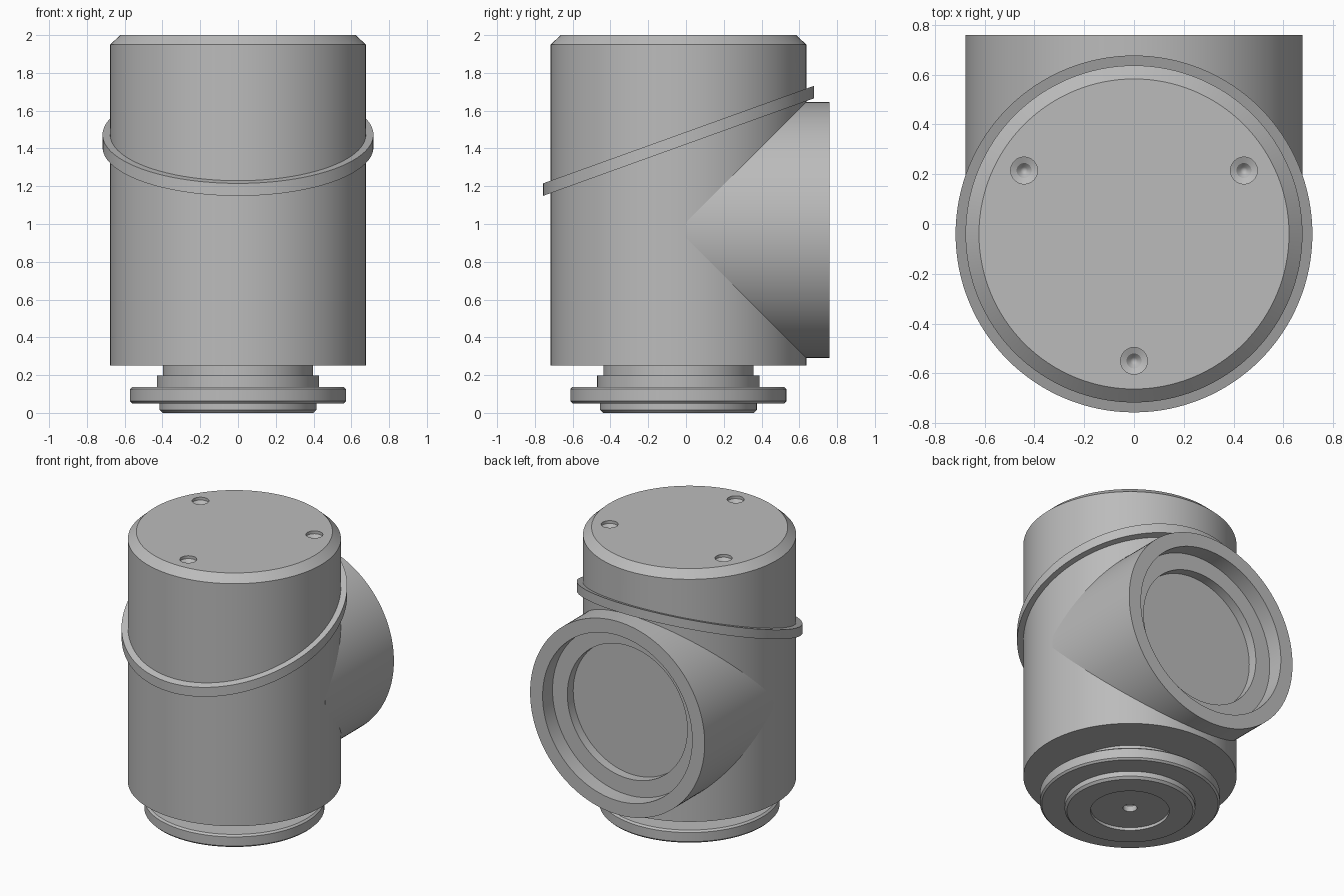
import bpy, bmesh, math
from mathutils import Matrix, Vector

cube = bpy.data.objects.get("Cube")
if cube:
    bpy.data.objects.remove(cube, do_unlink=True)

AXIS_Y = -0.04      # centre line of the upright body
PORT_Z = 0.968      # centre line of the side port
R = 0.677
SEGMENTS = 128

grey = bpy.data.materials.new("plain grey")
grey.use_nodes = True
colour = (0.5, 0.5, 0.5, 1)
grey.diffuse_color = colour
grey.node_tree.nodes["Principled BSDF"].inputs["Base Color"].default_value = colour


def lathe(name, profile, matrix, segments=SEGMENTS, closed=False):
    """Spin a (radius, height) profile round z, then place it."""
    bm = bmesh.new()
    verts = [bm.verts.new((r, 0, z)) for r, z in profile]
    edges = [bm.edges.new(pair) for pair in zip(verts, verts[1:])]
    if closed:
        edges.append(bm.edges.new((verts[-1], verts[0])))
    bmesh.ops.spin(bm, geom=verts + edges, axis=(0, 0, 1), cent=(0, 0, 0),
                   angle=math.tau, steps=segments, use_duplicate=False)
    bmesh.ops.remove_doubles(bm, verts=bm.verts, dist=1e-5)
    bmesh.ops.transform(bm, matrix=matrix, verts=bm.verts)
    bmesh.ops.recalc_face_normals(bm, faces=bm.faces)
    mesh = bpy.data.meshes.new(name)
    bm.to_mesh(mesh)
    bm.free()
    mesh.materials.append(grey)
    obj = bpy.data.objects.new(name, mesh)
    bpy.context.collection.objects.link(obj)
    return obj


def activate(obj):
    bpy.ops.object.select_all(action='DESELECT')
    obj.select_set(True)
    bpy.context.view_layer.objects.active = obj


def cut(obj, cutter):
    mod = obj.modifiers.new("cut", 'BOOLEAN')
    mod.operation = 'DIFFERENCE'
    mod.solver = 'EXACT'
    mod.object = cutter
    activate(obj)
    bpy.ops.object.modifier_apply(modifier=mod.name)
    bpy.data.objects.remove(cutter, do_unlink=True)


upright = Matrix.Translation((0, AXIS_Y, 0))
sideways = Matrix.Translation((0, 0, PORT_Z)) @ Matrix.Rotation(-math.pi / 2, 4, 'X')

# Upright body with a chamfered top
body = lathe("body", [(0, 0.25), (R, 0.25), (R, 1.95), (0.623, 2), (0, 2)], upright)

# Space in the body for the port recess
cut(body, lathe("port_cutter", [(0, 0.57), (0.6, 0.57), (0.6, 1), (0, 1)], sideways))

# Three countersunk screw holes in the top
for i in range(3):
    angle = -math.pi / 2 + i * math.tau / 3
    spot = Vector((0.51 * math.cos(angle), AXIS_Y + 0.51 * math.sin(angle), 2))
    cut(body, lathe("screw_cutter",
                    [(0, -0.06), (0.014, -0.05), (0.03, -0.03), (0.054, -0.02),
                     (0.054, 0.05), (0, 0.05)],
                    Matrix.Translation(spot), 32))

# Side port with a stepped recess
port = lathe("side_port",
             [(0, 0), (R, 0), (R, 0.76), (0.58, 0.76), (0.58, 0.65),
              (0.465, 0.65), (0.465, 0.585), (0, 0.585)], sideways)

# Slanted band round the body, sheared so it stays round from above
shear = Matrix.Identity(4)
shear[2][1] = 0.36
band = lathe("slanted_band",
             [(0.66, -0.033), (0.717, -0.033), (0.717, 0.033), (0.66, 0.033)],
             Matrix.Translation((0, AXIS_Y, 1.44)) @ shear, closed=True)

# Stepped base flange with a shallow seat and drilled centre
flange = lathe("base_flange",
               [(0, 0.09), (0.045, 0.06), (0.045, 0.02), (0.25, 0.02), (0.25, 0),
                (0.4, 0), (0.415, 0.015), (0.415, 0.05), (0.56, 0.05), (0.572, 0.062),
                (0.572, 0.126), (0.56, 0.138), (0.43, 0.138), (0.43, 0.197),
                (0.398, 0.197), (0.398, 0.27), (0, 0.27)], upright)

for obj in (body, port, band, flange):
    activate(obj)
    bpy.ops.object.shade_smooth_by_angle(angle=math.radians(25))
